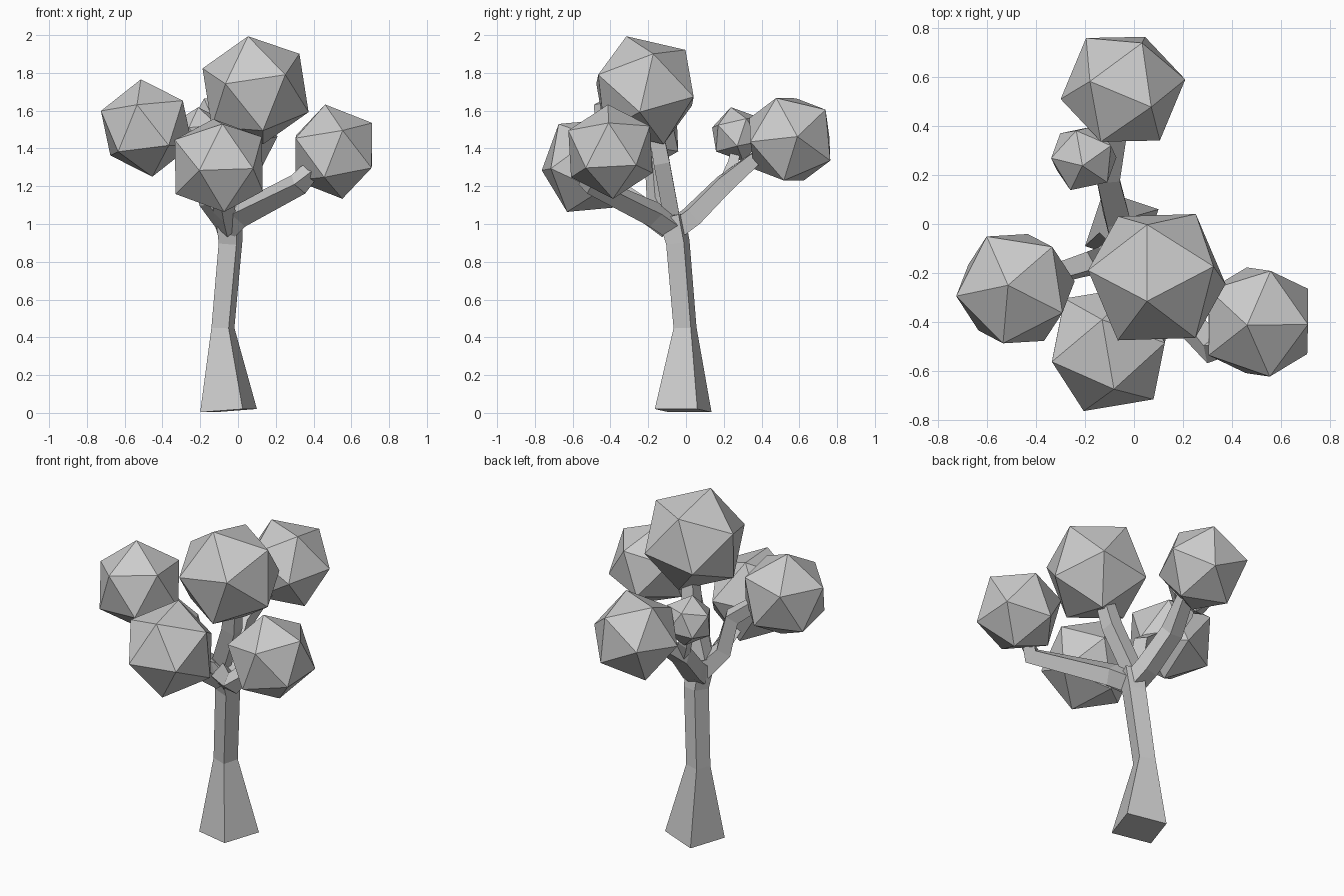
import bpy, bmesh
from mathutils import Vector, Matrix

if "Cube" in bpy.data.objects:
    bpy.data.objects.remove(bpy.data.objects["Cube"])


def finish(bm, name):
    bmesh.ops.recalc_face_normals(bm, faces=bm.faces)
    me = bpy.data.meshes.new(name)
    bm.to_mesh(me)
    bm.free()
    ob = bpy.data.objects.new(name, me)
    bpy.context.collection.objects.link(ob)
    return ob


def limb(name, path, radii, ref):
    """Square tube along a path; ref points at the first corner."""
    pts = [Vector(p) for p in path]
    bm = bmesh.new()
    rings = []
    for i, (p, r) in enumerate(zip(pts, radii)):
        t = Vector()
        if i > 0:
            t += (p - pts[i - 1]).normalized()
        if i < len(pts) - 1:
            t += (pts[i + 1] - p).normalized()
        t.normalize()
        a = Vector(ref)
        a = (a - t * a.dot(t)).normalized()
        b = t.cross(a)
        rings.append([bm.verts.new(p + d * r) for d in (a, b, -a, -b)])
    for lo, hi in zip(rings, rings[1:]):
        for k in range(4):
            n = (k + 1) % 4
            bm.faces.new((lo[k], lo[n], hi[n], hi[k]))
    bm.faces.new(rings[0])
    bm.faces.new(rings[-1])
    return finish(bm, name)


def leaf_ball(name, center, radius, v1, v2):
    """Icosahedron with one corner along v1 and a neighbour towards v2."""
    z = Vector(v1).normalized()
    x = Vector(v2)
    x = (x - z * x.dot(z)).normalized()
    y = z.cross(x)
    rot = Matrix((x, y, z)).transposed().to_4x4()
    bm = bmesh.new()
    bmesh.ops.create_icosphere(bm, subdivisions=1, radius=radius,
                               matrix=Matrix.Translation(center) @ rot)
    return finish(bm, name)


# Trunk: flared square base narrowing to the fork
limb("trunk",
     [(-.05, -.015, .012), (-.08, -.005, .45), (-.04, -.043, .9), (-.045, -.075, 1.04)],
     [.168, .068, .07, .08], (.075, -.15, 0))

# Branches
limb("right_branch",
     [(-.04, -.08, .99), (.02, -.17, 1.05), (.32, -.51, 1.21), (.40, -.48, 1.30)],
     [.07, .07, .062, .05], (0, 0, 1))
limb("back_branch",
     [(-.05, -.05, .98), (-.07, .03, 1.04), (-.11, .2, 1.21), (-.07, .36, 1.34), (-.05, .48, 1.42)],
     [.07, .07, .065, .05, .04], (1, 0, 1))
limb("back_twig",
     [(-.11, .2, 1.2), (-.17, .25, 1.32), (-.2, .27, 1.44)],
     [.045, .04, .03], (1, 1, 0))
limb("left_branch",
     [(-.05, -.09, 1.0), (-.15, -.15, 1.12), (-.2, -.165, 1.33), (-.38, -.22, 1.47)],
     [.07, .06, .055, .045], (0, 1, .6))
limb("front_branch",
     [(-.05, -.09, .99), (-.07, -.2, 1.06), (-.1, -.42, 1.22)],
     [.07, .06, .05], (0, 0, 1))
limb("top_branch",
     [(-.06, -.08, 1.06), (.05, -.13, 1.33), (.09, -.17, 1.55)],
     [.06, .06, .05], (1, 1, 0))

# Foliage
leaf_ball("foliage_top", (.093, -.217, 1.708), .305, (-.04, -.098, .285), (-.038, .227, .205))
leaf_ball("foliage_left", (-.484, -.264, 1.508), .26, (-.03, .014, .257), (-.116, .209, .10))
leaf_ball("foliage_front", (-.102, -.51, 1.31), .275, (.02, -.163, .218), (-.03, .13, .245))
leaf_ball("foliage_right", (.507, -.40, 1.383), .254, (-.045, -.013, .247), (.2, -.01, .155))
leaf_ball("foliage_back", (-.045, .55, 1.448), .258, (.255, .04, .015), (.08, .19, .158))
leaf_ball("foliage_small", (-.205, .27, 1.475), .147, (-.005, -.03, .133), (-.14, 0, .06))
